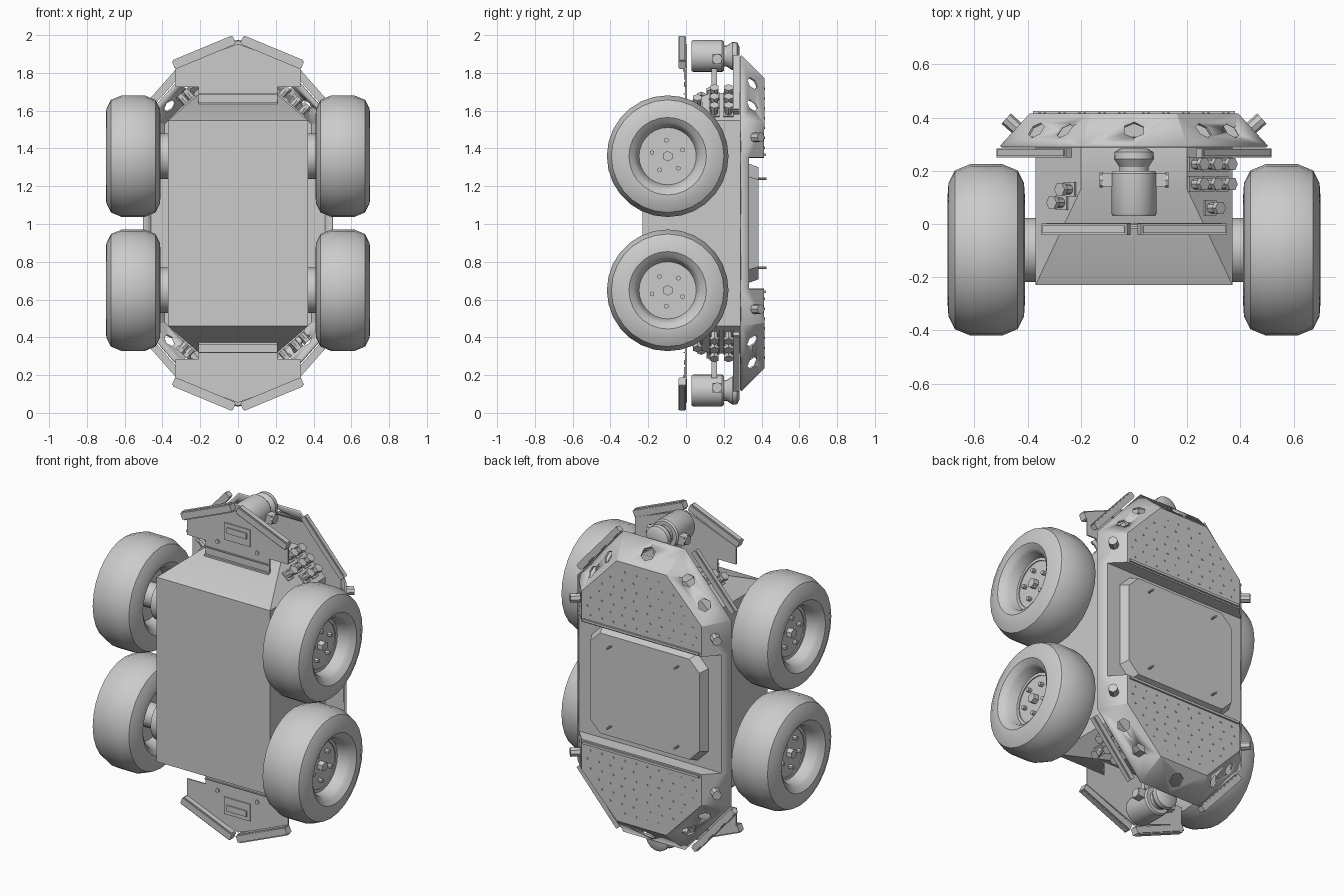
import bpy, bmesh, math
from mathutils import Vector, Matrix

cube = bpy.data.objects.get("Cube")
if cube:
    bpy.data.objects.remove(cube)

CENTRE = Vector((0, 0, 1.004))   # parts are modelled around this point and mirrored

grey = bpy.data.materials.new("plain grey")
grey.use_nodes = True
grey.diffuse_color = (0.6, 0.6, 0.6, 1)
grey.node_tree.nodes["Principled BSDF"].inputs["Base Color"].default_value = (0.6, 0.6, 0.6, 1)


def finish(name, bm, mirror="", angle=30):
    """Turn a bmesh into an object, mirrored over the given axes."""
    bmesh.ops.recalc_face_normals(bm, faces=bm.faces)
    me = bpy.data.meshes.new(name)
    bm.to_mesh(me)
    bm.free()
    me.materials.append(grey)
    me.polygons.foreach_set("use_smooth", [True] * len(me.polygons))
    me.set_sharp_from_angle(angle=math.radians(angle))
    ob = bpy.data.objects.new(name, me)
    ob.location = CENTRE
    bpy.context.collection.objects.link(ob)
    if mirror:
        mod = ob.modifiers.new("mirror", 'MIRROR')
        mod.use_axis = ["x" in mirror, False, "z" in mirror]
        mod.merge_threshold = 0.0005
    return ob


def add_cyl(bm, pos, axis, r, depth, seg=16, r2=None):
    rot = Vector(axis).to_track_quat('Z', 'Y').to_matrix().to_4x4()
    bmesh.ops.create_cone(bm, cap_ends=True, segments=seg, radius1=r,
                          radius2=r if r2 is None else r2, depth=depth,
                          matrix=Matrix.Translation(pos) @ rot)


def add_box(bm, pos, size, rot=Matrix()):
    bmesh.ops.create_cube(bm, size=1, matrix=Matrix.Translation(pos) @ rot
                          @ Matrix.Diagonal((*size, 1)))


def add_prism(bm, outline, y0, y1, shrink=1.0):
    """Outline in x and z, extruded along y."""
    low = [bm.verts.new((x, y0, z)) for x, z in outline]
    top = [bm.verts.new((x * shrink, y1, z * shrink)) for x, z in outline]
    bm.faces.new(low)
    bm.faces.new(top)
    for i in range(len(low)):
        j = (i + 1) % len(low)
        bm.faces.new((low[i], low[j], top[j], top[i]))


def lathe(bm, profile, centre, axis, seg):
    """Spin (along, radius) points around an axis."""
    rot = Vector(axis).to_track_quat('Z', 'Y').to_matrix()
    vs = [bm.verts.new(Vector(centre) + rot @ Vector((r, 0, a))) for a, r in profile]
    edges = [bm.edges.new(p) for p in zip(vs, vs[1:])]
    bmesh.ops.spin(bm, geom=vs + edges, cent=centre, axis=axis,
                   angle=2 * math.pi, steps=seg)
    bmesh.ops.remove_doubles(bm, verts=bm.verts, dist=0.0002)


# Hull: rectangular belly, chamfered ends
bm = bmesh.new()
for sx in (1, -1):
    for sz in (1, -1):
        for x, y, z in ((.37, -.23, .545), (.37, .288, .545), (.2, .13, .69), (.2, .288, .69)):
            bm.verts.new((sx * x, y, sz * z))
bmesh.ops.convex_hull(bm, input=bm.verts)
bmesh.ops.dissolve_limit(bm, angle_limit=0.02, verts=bm.verts, edges=bm.edges)
finish("hull", bm)

# Deck shell: one quarter, mirrored and thickened
P = dict(
    a=(.5, .29, 0), b=(.5, .29, .35), c=(.463, .33, .35), d=(.463, .33, 0),
    e=(0, .33, 0), f=(0, .33, .35), g=(.39, .41, .35), h=(0, .41, .35),
    i=(.5, .29, .546), j=(.39, .41, .526), k=(.16, .41, .766), l=(0, .41, .766),
    m=(.2, .29, .886), n=(0, .29, .886))
bm = bmesh.new()
V = {key: bm.verts.new(co) for key, co in P.items()}
for loop in ("abcd", "efcd", "fcgh", "bijgc", "hgjkl", "imkj", "mnlk"):
    bm.faces.new([V[q] for q in loop])
deck = finish("deck_shell", bm, "xz")
deck.modifiers.new("thickness", 'SOLIDIFY').thickness = 0.01
deck.modifiers["thickness"].offset = 0

# Hexagonal lightening holes in the sloping deck facets
bm = bmesh.new()
diag = Vector((.58, .6, .55))
for t in (.3, .7):
    x, z = .445 - .265 * t, .536 + .29 * t
    for sx in (1, -1):
        for sz in (1, -1):
            add_cyl(bm, (sx * x, .35, sz * z), (sx * diag.x, diag.y, sz * diag.z), .036, .08, 6)
for sz in (1, -1):
    add_cyl(bm, (0, .35, sz * .826), (0, 1, sz), .042, .08, 6)
cutter = finish("hole_cutter", bm)
cutter.hide_render = True
cut = deck.modifiers.new("holes", 'BOOLEAN')
cut.operation, cut.solver, cut.object = 'DIFFERENCE', 'EXACT', cutter
bpy.context.view_layer.objects.active = deck
for mod in [m.name for m in deck.modifiers]:
    bpy.ops.object.modifier_apply(modifier=mod)
bpy.data.objects.remove(cutter)

# Hatch lid with chamfered corners, and its pins
bm = bmesh.new()
add_prism(bm, [(.31, .315), (.38, .245), (.38, -.245), (.31, -.315),
               (-.31, -.315), (-.38, -.245), (-.38, .245), (-.31, .315)], .334, .385, .94)
finish("hatch_lid", bm)
bm = bmesh.new()
add_cyl(bm, (.22, .4, .236), (0, 1, 0), .006, .05, 8)
finish("lid_pins", bm, "xz")

# Rows of fixing studs on the end decks
bm = bmesh.new()
for row in range(7):
    for col in range(5):
        x, z = .035 + col * .075 + (row % 2) * .02, .4 + row * .052
        if x < .37 and x + z < .88:
            add_cyl(bm, (x, .416, z), (0, 1, 0), .006, .004, 6)
finish("deck_studs", bm, "xz")
bm = bmesh.new()
add_box(bm, (.19, .418, .362), (.38, .012, .014))
finish("deck_edge_rails", bm, "xz")

# Side marker knobs on the deck slopes
bm = bmesh.new()
add_cyl(bm, (.458, .376, .455), (.74, .67, 0), .026, .06, 8)
add_cyl(bm, (.435, .356, .455), (.74, .67, 0), .016, .04, 8)
finish("marker_knobs", bm, "xz")

# Wheels: lathed tyre with dished rim
tyre = [(.05, 0), (.05, .15), (.11, .165), (.125, .177), (.145, .205), (.142, .25),
        (.118, .298), (.06, .322), (-.06, .322), (-.118, .298), (-.142, .25),
        (-.145, .205), (-.125, .177), (-.1, .165), (-.04, .15), (-.04, 0)]
hub = Vector((.555, -.097, .355))
bm = bmesh.new()
lathe(bm, tyre, hub, (1, 0, 0), 28)
finish("wheels", bm, "xz", 35)

bm = bmesh.new()
lathe(bm, [(.05, .157), (.056, .157), (.056, .135), (.05, .135)], hub, (1, 0, 0), 28)
add_cyl(bm, hub + Vector((.065, 0, 0)), (1, 0, 0), .028, .035, 6)
for n in range(5):
    a = n * math.tau / 5 + .4
    add_cyl(bm, hub + Vector((.06, .085 * math.cos(a), .085 * math.sin(a))), (1, 0, 0), .013, .025, 6)
finish("wheel_bolts", bm, "xz")

# Axle motors between hull and wheels
bm = bmesh.new()
add_cyl(bm, (.39, -.097, .355), (1, 0, 0), .12, .06, 24)
add_cyl(bm, (.46, -.097, .355), (1, 0, 0), .07, .14, 16)
finish("axle_motors", bm, "xz")

# End skid plates with a tab onto the hull
bm = bmesh.new()
add_prism(bm, [(.21, .63), (.21, .72), (.33, .72), (.33, .825), (0, .95),
               (-.33, .825), (-.33, .72), (-.21, .72), (-.21, .63)], -.004, .004)
finish("end_plates", bm, "z")
bm = bmesh.new()
add_box(bm, (0, -.006, .635), (.42, .02, .012))
add_box(bm, (0, -.006, .685), (.42, .012, .006))
add_box(bm, (0, -.007, .81), (.17, .006, .1))
add_box(bm, (0, -.012, .82), (.13, .008, .035))
for x in (-.13, .13):
    add_cyl(bm, (x, -.006, .735), (0, 1, 0), .012, .01, 10)
finish("plate_fittings", bm, "z")


def bar(name, p, q, wide, deep):
    """Light bar from p to q, with a thinner lens along its outer edge."""
    p, q = Vector(p), Vector(q)
    d = q - p
    rot = Matrix.Rotation(math.atan2(-d.z, d.x), 4, 'Y')
    out = rot @ Vector((0, 0, wide / 2))
    bm = bmesh.new()
    add_box(bm, (p + q) / 2, (d.length, deep, wide * .75), rot)
    add_box(bm, (p + q) / 2 + out * .8, (d.length * .96, deep * .7, wide * .2), rot)
    add_box(bm, (p + q) / 2 - out * .8, (d.length * .96, deep * .7, wide * .2), rot)
    finish(name, bm, "xz")


bar("end_light_bars", (.02, -.02, .972), (.342, -.02, .838), .05, .042)
bar("corner_light_bars", (.245, .267, .88), (.505, .267, .585), .04, .034)

# Camera turrets at both ends
bm = bmesh.new()
lathe(bm, [(.03, 0), (.03, .08), (.04, .085), (.19, .085), (.2, .078), (.2, .055),
           (.215, .055), (.245, .075), (.27, .073), (.283, .05), (.283, 0)],
      Vector((0, 0, .885)), (0, 1, 0), 20)
finish("camera_turrets", bm, "z")
bm = bmesh.new()
add_box(bm, (.095, .165, .87), (.05, .05, .05))
add_cyl(bm, (.123, .165, .87), (1, 0, 0), .028, .012, 8)
add_box(bm, (.05, .15, .75), (.03, .03, .14))
finish("camera_mounts", bm, "xz")

# Cable connectors on the chamfered hull corners
out = Vector((.66, 0, .75))
along = Vector((.75, 0, -.66))


def connectors(name, side, spots):
    bm = bmesh.new()
    rot = out.to_track_quat('Z', 'Y').to_matrix().to_4x4()
    for t, y in spots:
        base = Vector((.2, y, .69)) + along * t
        add_box(bm, base + out * .005, (.055, .055, .01), rot)
        add_cyl(bm, base + out * .03, out, .02, .05, 8)
        add_cyl(bm, base + out * .055, out, .026, .02, 6)
    bmesh.ops.scale(bm, vec=(side, 1, 1), verts=bm.verts)
    finish(name, bm, "z")


connectors("left_connectors", 1, [(t, y) for t in (.03, .1, .17) for y in (.15, .225)] + [(.11, .06)])
connectors("right_connectors", -1, [(.05, .13), (.09, .08)])
